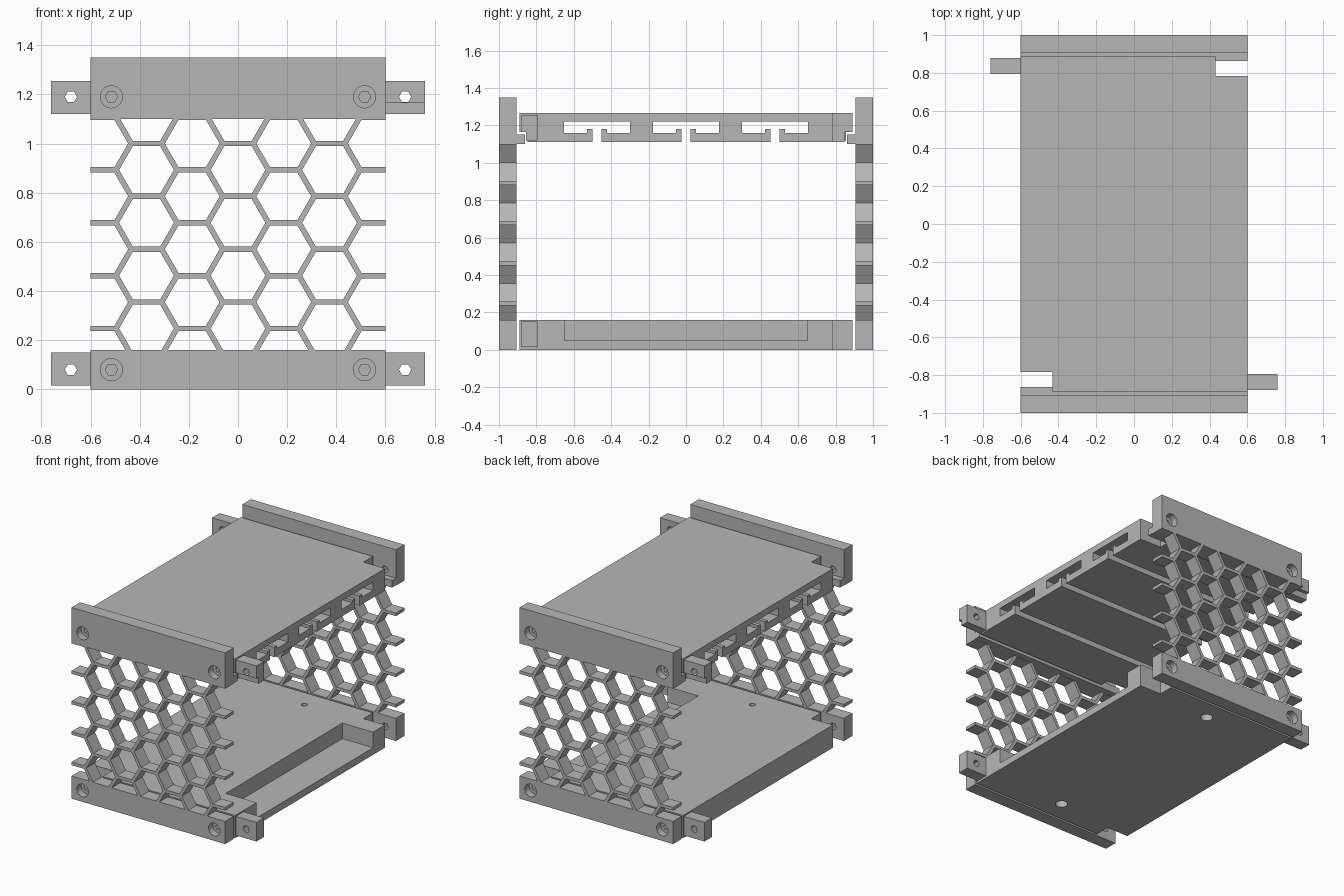
import bpy, bmesh
from math import pi
from mathutils import Matrix, Vector

if "Cube" in bpy.data.objects:
    bpy.data.objects.remove(bpy.data.objects["Cube"])

grey = bpy.data.materials.new("plain grey")
grey.use_nodes = True
grey.diffuse_color = (0.47, 0.47, 0.47, 1)
grey.node_tree.nodes["Principled BSDF"].inputs["Base Color"].default_value = grey.diffuse_color


def finish(bm, name):
    bmesh.ops.recalc_face_normals(bm, faces=bm.faces)
    mesh = bpy.data.meshes.new(name)
    bm.to_mesh(mesh)
    bm.free()
    mesh.materials.append(grey)
    obj = bpy.data.objects.new(name, mesh)
    bpy.context.collection.objects.link(obj)
    return obj


def add_box(bm, xs, ys, zs):
    lo, hi = Vector((xs[0], ys[0], zs[0])), Vector((xs[1], ys[1], zs[1]))
    size = hi - lo
    bmesh.ops.create_cube(bm, size=1, matrix=Matrix.Translation((lo + hi) / 2)
                          @ Matrix.Diagonal((*size, 1)))


def add_rod(bm, centre, radius, length, sides, along_y=True):
    turn = Matrix.Rotation(pi / 2, 4, 'X') if along_y else Matrix()
    # Hexagons get their points to the left and right
    spin = Matrix.Rotation(pi / 2, 4, 'Z') if sides == 6 else Matrix()
    bmesh.ops.create_cone(bm, cap_ends=True, segments=sides, radius1=radius, radius2=radius,
                          depth=length, matrix=Matrix.Translation(centre) @ turn @ spin)


def box(name, xs, ys, zs):
    bm = bmesh.new()
    add_box(bm, xs, ys, zs)
    return finish(bm, name)


def extrude_profile(name, points, x0, x1):
    """Sweep a (y, z) outline along x."""
    bm = bmesh.new()
    face = bm.faces.new([bm.verts.new((x0, y, z)) for y, z in points])
    moved = bmesh.ops.extrude_face_region(bm, geom=[face])["geom"]
    verts = [v for v in moved if isinstance(v, bmesh.types.BMVert)]
    bmesh.ops.translate(bm, verts=verts, vec=(x1 - x0, 0, 0))
    return finish(bm, name)


def cut(obj, build):
    """Subtract the solids that build() adds to a bmesh."""
    bm = bmesh.new()
    build(bm)
    tool = finish(bm, "cutter")
    mod = obj.modifiers.new("cut", 'BOOLEAN')
    mod.operation, mod.solver, mod.object = 'DIFFERENCE', 'EXACT', tool
    bpy.context.view_layer.objects.active = obj
    bpy.ops.object.modifier_apply(modifier=mod.name)
    bpy.data.objects.remove(tool)


def turned_copy(obj):
    """Half-turn copy for the back end."""
    twin = obj.copy()
    twin.data = obj.data.copy()
    twin.name = obj.name.replace("front", "back")
    twin.data.transform(Matrix.Rotation(pi, 4, 'Z'))
    bpy.context.collection.objects.link(twin)


W = 0.6                     # half width
OUT, IN = -1.0, -0.905      # front panel faces
END = 0.89                  # half length of the plates
LOW, HIGH = 0.08, 1.19      # screw heights
front_parts = []


# Honeycomb screen
def hexes(bm):
    pitch = 0.215
    for col in range(-3, 4):
        for row in range(-1, 7):
            z = 0.0325 + pitch * (row + (0.5 if col % 2 else 0))
            add_rod(bm, (col * pitch * 0.866, -0.95, z), 0.1115, 0.3, 6)


screen = box("front_honeycomb_screen", (-W, W), (OUT, IN), (0.16, 1.1))
cut(screen, hexes)
front_parts.append(screen)

# Solid panel bars with recessed screw holes
bottom_bar = box("front_bottom_bar", (-W, W), (OUT, IN), (0, 0.16))
top_bar = extrude_profile("front_top_bar", [(OUT, 1.1), (-0.862, 1.1), (-0.862, 1.15),
                                            (IN, 1.15), (IN, 1.35), (OUT, 1.35)], -W, W)
for bar, z in ((bottom_bar, LOW), (top_bar, HIGH)):
    cut(bar, lambda bm: [add_rod(bm, (x, OUT, z), 0.045, 0.1, 32) for x in (-0.515, 0.515)])
    cut(bar, lambda bm: [add_rod(bm, (x, -0.93, z), 0.025, 0.14, 6) for x in (-0.515, 0.515)])
    front_parts.append(bar)

# Side tabs, the upper one stepped to clear the ledge
low_tab = box("front_lower_tab", (W, 0.76), (-0.88, -0.795), (0.015, 0.15))
high_tab = extrude_profile("front_upper_tab", [(-0.88, 1.165), (-0.855, 1.165), (-0.855, 1.12),
                                               (-0.795, 1.12), (-0.795, 1.255), (-0.88, 1.255)],
                           W, 0.76)
for tab, z in ((low_tab, LOW), (high_tab, HIGH)):
    cut(tab, lambda bm: add_rod(bm, (0.68, -0.84, z), 0.025, 0.3, 6))
    front_parts.append(tab)

for part in front_parts:
    turned_copy(part)


# Corner notches shared by both plates
def notches(bm):
    for s in (1, -1):
        xs = sorted((s * 0.432, s * 0.7))
        ys = sorted((s * 0.783, s * 1.0))
        add_box(bm, xs, ys, (-0.1, 1.5))


# Top plate with three lipped channels open underneath
outline = [(-END, 1.265), (-END, 1.165), (-0.847, 1.165), (-0.847, 1.11)]
for c in (-0.475, 0, 0.475):
    half = [(0.024, 1.11), (0.024, 1.18), (0.053, 1.18), (0.053, 1.16), (0.176, 1.16), (0.176, 1.22)]
    outline += [(c - d, z) for d, z in half] + [(c + d, z) for d, z in reversed(half)]
outline += [(0.847, 1.11), (0.847, 1.165), (END, 1.165), (END, 1.265)]
top_plate = extrude_profile("top_plate", outline, -W, W)
cut(top_plate, notches)

# Bottom plate with a side pocket and two recessed screw holes
bottom_plate = box("bottom_plate", (-W, W), (-END, END), (0, 0.16))
cut(bottom_plate, notches)
cut(bottom_plate, lambda bm: add_box(bm, (0.36, 0.7), (-0.65, 0.65), (0.05, 0.3)))
cut(bottom_plate, lambda bm: [add_rod(bm, (0, y, 0), 0.04, 0.16, 32, False) for y in (-0.74, 0.74)])
cut(bottom_plate, lambda bm: [add_rod(bm, (0, y, 0.1), 0.02, 0.4, 16, False) for y in (-0.74, 0.74)])
